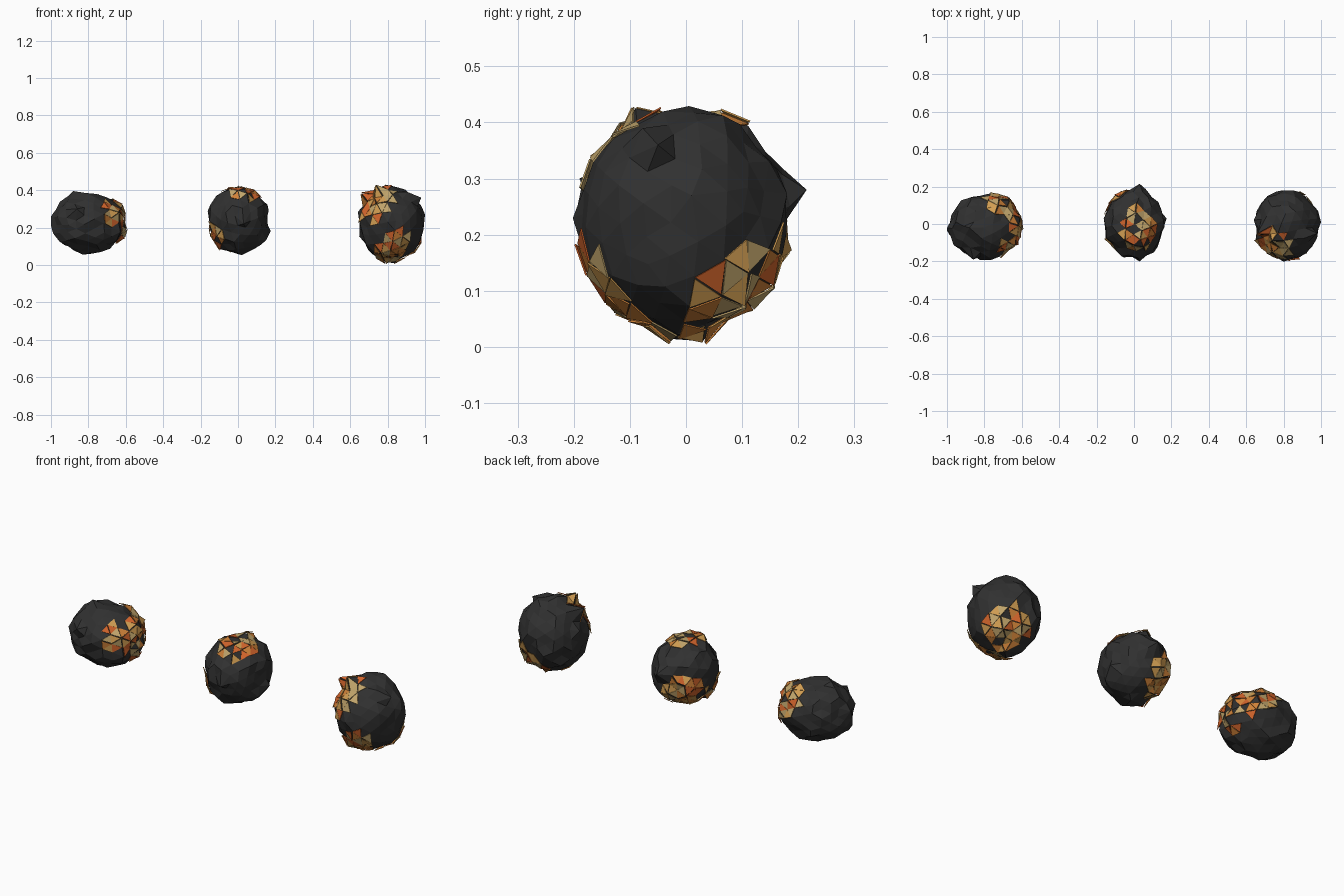
import bpy
import bmesh
import math
import random
from mathutils import Euler, Vector, noise

if "Cube" in bpy.data.objects:
    bpy.data.objects.remove(bpy.data.objects["Cube"], do_unlink=True)


def make_material(name, colour):
    mat = bpy.data.materials.new(name)
    mat.use_nodes = True
    rgba = (*colour, 1.0)
    mat.diffuse_color = rgba
    mat.node_tree.nodes["Principled BSDF"].inputs["Base Color"].default_value = rgba
    return mat


charcoal = make_material("charcoal rock", (0.03, 0.03, 0.03))
plate_colours = [
    make_material("deep orange", (0.65, 0.13, 0.025)),
    make_material("amber", (0.62, 0.22, 0.04)),
    make_material("gold", (0.64, 0.34, 0.085)),
    make_material("tan", (0.54, 0.38, 0.15)),
]


def link_mesh(name, bm, materials):
    mesh = bpy.data.meshes.new(name)
    bmesh.ops.recalc_face_normals(bm, faces=bm.faces)
    bm.to_mesh(mesh)
    bm.free()
    for mat in materials:
        mesh.materials.append(mat)
    obj = bpy.data.objects.new(name, mesh)
    bpy.context.collection.objects.link(obj)
    return obj


def scaled(vector, size):
    return Vector([a * b for a, b in zip(vector, size)])


def rock_body(rng, centre, size, tips):
    """Rough faceted ellipsoid with a few corners pulled out to given tips."""
    bm = bmesh.new()
    bmesh.ops.create_icosphere(bm, subdivisions=3, radius=1.0)
    turn = Euler([rng.uniform(0, math.tau) for _ in range(3)]).to_matrix()
    shift = Vector([rng.uniform(-50, 50) for _ in range(3)])
    for v in bm.verts:
        lump = 0.06 * noise.noise(v.co * 2.2 + shift)
        way = turn @ v.co
        v.co = centre + scaled(way, size) * (1 + lump + rng.uniform(-0.06, 0.06))
    for tip in tips:
        tip = Vector(tip)
        nearest = min(bm.verts, key=lambda v: (v.co - tip).length)
        nearest.co = tip
    bm.normal_update()
    return bm


def add_plate(bm, rng, face, colour):
    """Thin loose triangle lying slightly askew above a rock face."""
    centre, normal = face.calc_center_median(), face.normal
    outer, inner = [], []
    for v in face.verts:
        top = centre + (v.co - centre) * 1.0 + normal * rng.uniform(0.004, 0.012)
        outer.append(bm.verts.new(top))
        inner.append(bm.verts.new(top - normal * 0.003))
    faces = [bm.faces.new(outer), bm.faces.new(inner[::-1])]
    for i in range(3):
        j = (i + 1) % 3
        faces.append(bm.faces.new((outer[i], inner[i], inner[j], outer[j])))
    for f in faces:
        f.material_index = colour


def build_rock(name, seed, centre, size, tips, patches):
    rng = random.Random(seed)
    centre = Vector(centre)
    body = rock_body(rng, centre, size, tips)
    crust = bmesh.new()
    for face in body.faces:
        offset = face.calc_center_median() - centre
        direction = scaled(offset, [1 / s for s in size])
        covered = any(direction.angle(Vector(d)) < math.radians(r) for d, r in patches)
        if covered and rng.random() < 0.89:
            add_plate(crust, rng, face, rng.choices(range(4), (3, 4, 4, 3))[0])
    link_mesh(name + "_body", body, [charcoal])
    link_mesh(name + "_crust_plates", crust, plate_colours)


# Right rock, crusted on its inner side
build_rock("right_rock", 4, (-0.795, -0.012, 0.225), (0.195, 0.175, 0.16), [
    (-1.0, -0.02, 0.26),
    (-0.86, -0.19, 0.3),
    (-0.83, -0.05, 0.055),
    (-0.88, -0.02, 0.395),
], [
    ((0.95, 0.25, 0.12), 45),
    ((0.45, 0.75, 0.5), 30),
    ((0.75, -0.55, 0.3), 29),
])

# Middle rock, crusted on top and low at the back
build_rock("middle_rock", 11, (0.003, 0.0, 0.238), (0.163, 0.183, 0.178), [
    (0.03, 0.215, 0.28),
    (0.03, -0.2, 0.22),
    (0.02, 0.0, 0.052),
    (0.175, 0.03, 0.18),
], [
    ((0.15, -0.17, 1.0), 38),
    ((-0.55, 0.7, -0.45), 40),
    ((-0.75, -0.5, -0.5), 24),
])

# Left rock, crusted on the front and underneath
build_rock("left_rock", 23, (0.818, -0.005, 0.221), (0.173, 0.184, 0.202), [
    (1.0, 0.01, 0.27),
    (0.98, -0.05, 0.36),
    (0.84, 0.03, 0.01),
    (0.74, -0.09, 0.425),
    (0.66, -0.05, 0.38),
], [
    ((-0.48, -0.6, 0.62), 37),
    ((0.15, -0.75, -0.5), 25),
    ((0.37, 0.58, -0.7), 37),
    ((-0.1, -0.5, -0.9), 25),
])
